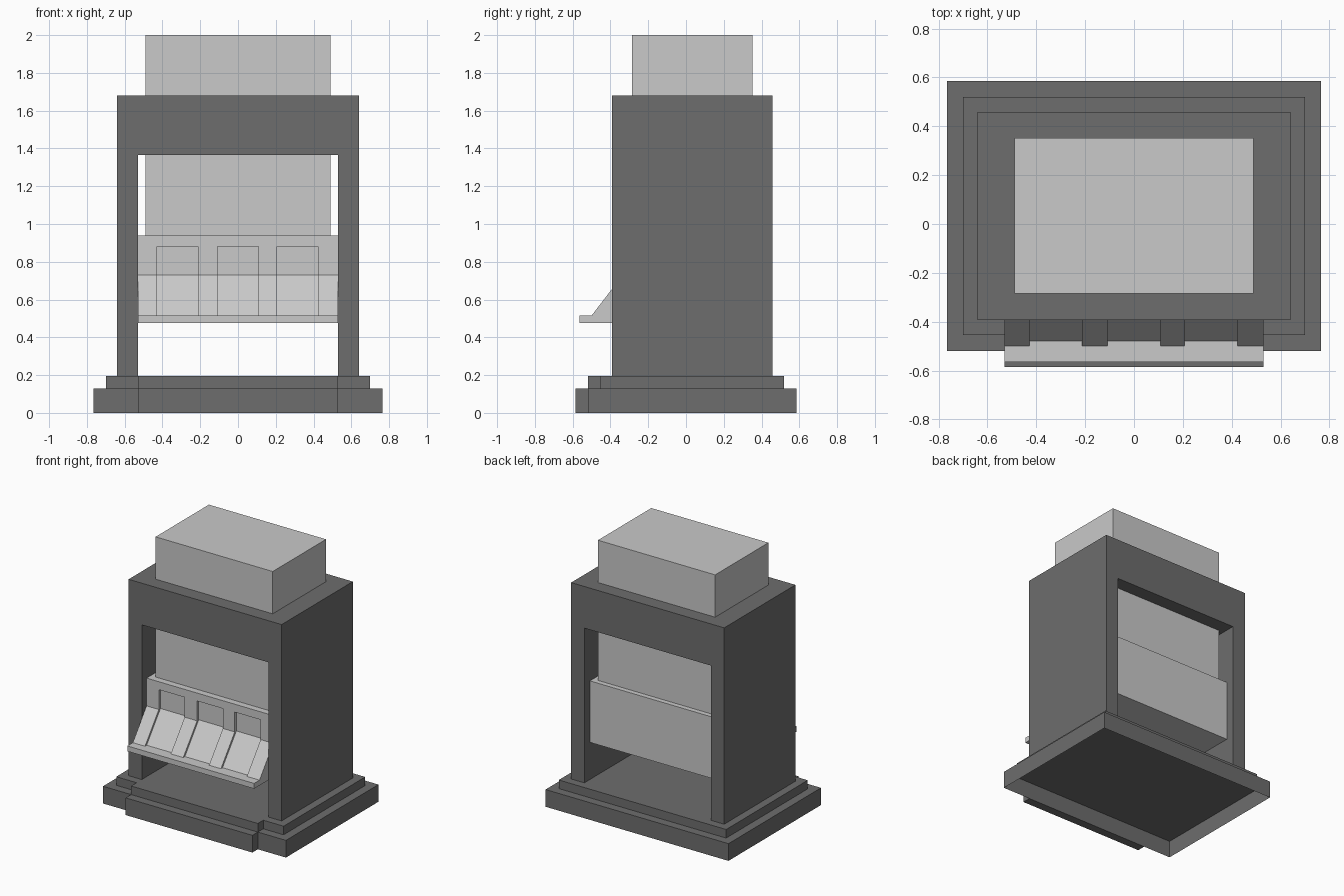
import bpy, bmesh

cube = bpy.data.objects.get("Cube")
if cube:
    bpy.data.objects.remove(cube, do_unlink=True)


def material(name, value):
    m = bpy.data.materials.new(name)
    m.use_nodes = True
    colour = (value, value, value, 1)
    m.diffuse_color = colour
    m.node_tree.nodes["Principled BSDF"].inputs["Base Color"].default_value = colour
    return m


dark = material("dark grey", 0.154)
light = material("light grey", 0.585)


def prism(name, profile, x0, x1, mat, open_bottom=False):
    """Extrude a (y, z) profile along x."""
    bm = bmesh.new()
    face = bm.faces.new([bm.verts.new((x0, y, z)) for y, z in profile])
    result = bmesh.ops.extrude_face_region(bm, geom=[face], use_keep_orig=True)
    verts = [g for g in result["geom"] if isinstance(g, bmesh.types.BMVert)]
    bmesh.ops.translate(bm, verts=verts, vec=(x1 - x0, 0, 0))
    bmesh.ops.recalc_face_normals(bm, faces=bm.faces)
    if open_bottom:
        low = [f for f in bm.faces if f.normal.z < -0.9]
        bmesh.ops.delete(bm, geom=low, context='FACES')
    mesh = bpy.data.meshes.new(name)
    bm.to_mesh(mesh)
    bm.free()
    mesh.materials.append(mat)
    obj = bpy.data.objects.new(name, mesh)
    bpy.context.collection.objects.link(obj)
    return obj


def box(name, x0, x1, y0, y1, z0, z1, mat, open_bottom=False):
    return prism(name, [(y0, z0), (y1, z0), (y1, z1), (y0, z1)], x0, x1, mat, open_bottom)


# Stepped plinth: hollow lower tier, solid upper tier, each with a front step
box("lower_plinth", -0.765, 0.765, -0.52, 0.585, 0, 0.13, dark, open_bottom=True)
box("lower_front_step", -0.53, 0.53, -0.585, -0.52, 0, 0.13, dark)
box("upper_plinth", -0.70, 0.70, -0.455, 0.52, 0.13, 0.195, dark)
box("upper_front_step", -0.53, 0.53, -0.52, -0.455, 0.13, 0.195, dark)

# Frame: two side walls joined by a deep lintel
for side, x0, x1 in (("right", -0.64, -0.53), ("left", 0.53, 0.64)):
    box(side + "_wall", x0, x1, -0.393, 0.458, 0.195, 1.68, dark)
box("lintel", -0.53, 0.53, -0.393, 0.458, 1.365, 1.68, dark)

# Upright core rising through the lintel
box("core_block", -0.49, 0.49, -0.285, 0.352, 0.94, 2.0, light)

# Dispenser with recessed sloping front, overhanging top and lip
prism("dispenser", [(-0.565, 0.475), (-0.565, 0.515), (-0.48, 0.515), (-0.315, 0.73),
                    (-0.315, 0.88), (-0.335, 0.88), (-0.335, 0.94), (0.39, 0.94),
                    (0.39, 0.475)], -0.53, 0.53, light)

# Raised ribs between the three chutes
rib = [(-0.50, 0.515), (-0.335, 0.73), (-0.335, 0.88),
       (-0.315, 0.88), (-0.315, 0.73), (-0.48, 0.515)]
spans = [(-0.53, -0.428), (-0.212, -0.108), (0.108, 0.207), (0.424, 0.53)]
for i, (x0, x1) in enumerate(spans, 1):
    prism("chute_rib_%d" % i, rib, x0, x1, light)
